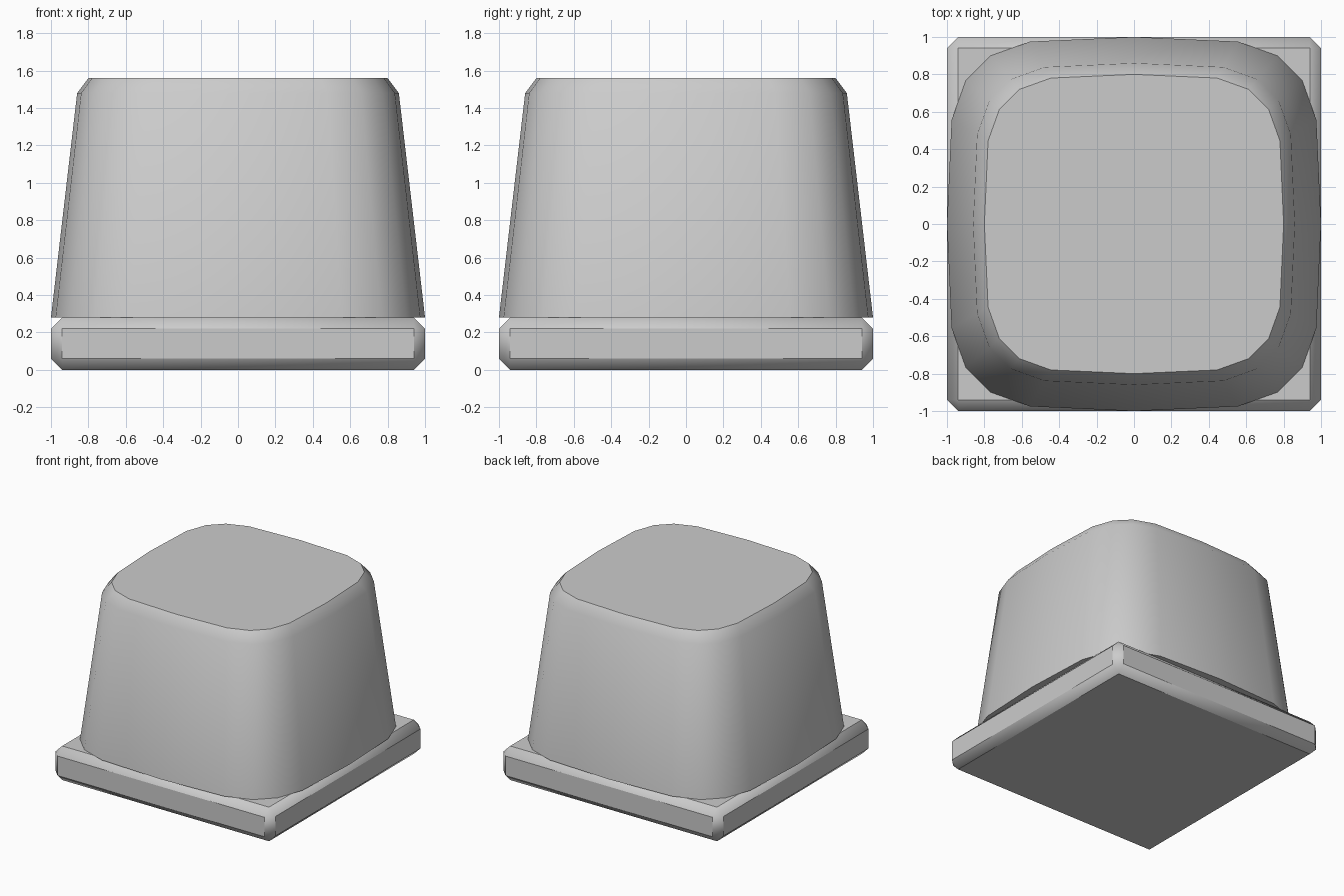
import bpy, bmesh
from math import sin, cos, pi, radians, copysign

if "Cube" in bpy.data.objects:
    bpy.data.objects.remove(bpy.data.objects["Cube"])

SIDES = 20


def squircle(r, z):
    """Ring of a fourth-power superellipse at height z."""
    pts = []
    for i in range(SIDES):
        a = 2 * pi * i / SIDES
        c, s = round(cos(a), 6), round(sin(a), 6)
        pts.append((copysign(abs(c) ** 0.5, c) * r, copysign(abs(s) ** 0.5, s) * r, z))
    return pts


def finish(name, bm):
    bmesh.ops.recalc_face_normals(bm, faces=bm.faces[:])
    mesh = bpy.data.meshes.new(name)
    bm.to_mesh(mesh)
    bm.free()
    obj = bpy.data.objects.new(name, mesh)
    bpy.context.collection.objects.link(obj)
    bpy.ops.object.select_all(action='DESELECT')
    obj.select_set(True)
    bpy.context.view_layer.objects.active = obj
    bpy.ops.object.shade_smooth_by_angle(angle=radians(40))
    return obj


# Square base plate with chamfered edges
bm = bmesh.new()
bmesh.ops.create_cube(bm, size=2)
for v in bm.verts:
    v.co.z = 0.28 if v.co.z > 0 else 0
bmesh.ops.bevel(bm, geom=bm.edges[:], offset=0.06, offset_type='OFFSET',
                segments=1, profile=0.5, affect='EDGES')
finish("base_plate", bm)

# Tapered rounded-square body with a chamfered top rim
bm = bmesh.new()
rings = [[bm.verts.new(p) for p in squircle(r, z)]
         for r, z in ((1.0, 0.28), (0.86, 1.48), (0.80, 1.56))]
for lo, hi in zip(rings, rings[1:]):
    for i in range(SIDES):
        j = (i + 1) % SIDES
        bm.faces.new((lo[i], lo[j], hi[j], hi[i]))
bm.faces.new(rings[0][::-1])
bm.faces.new(rings[-1])
finish("tapered_body", bm)
